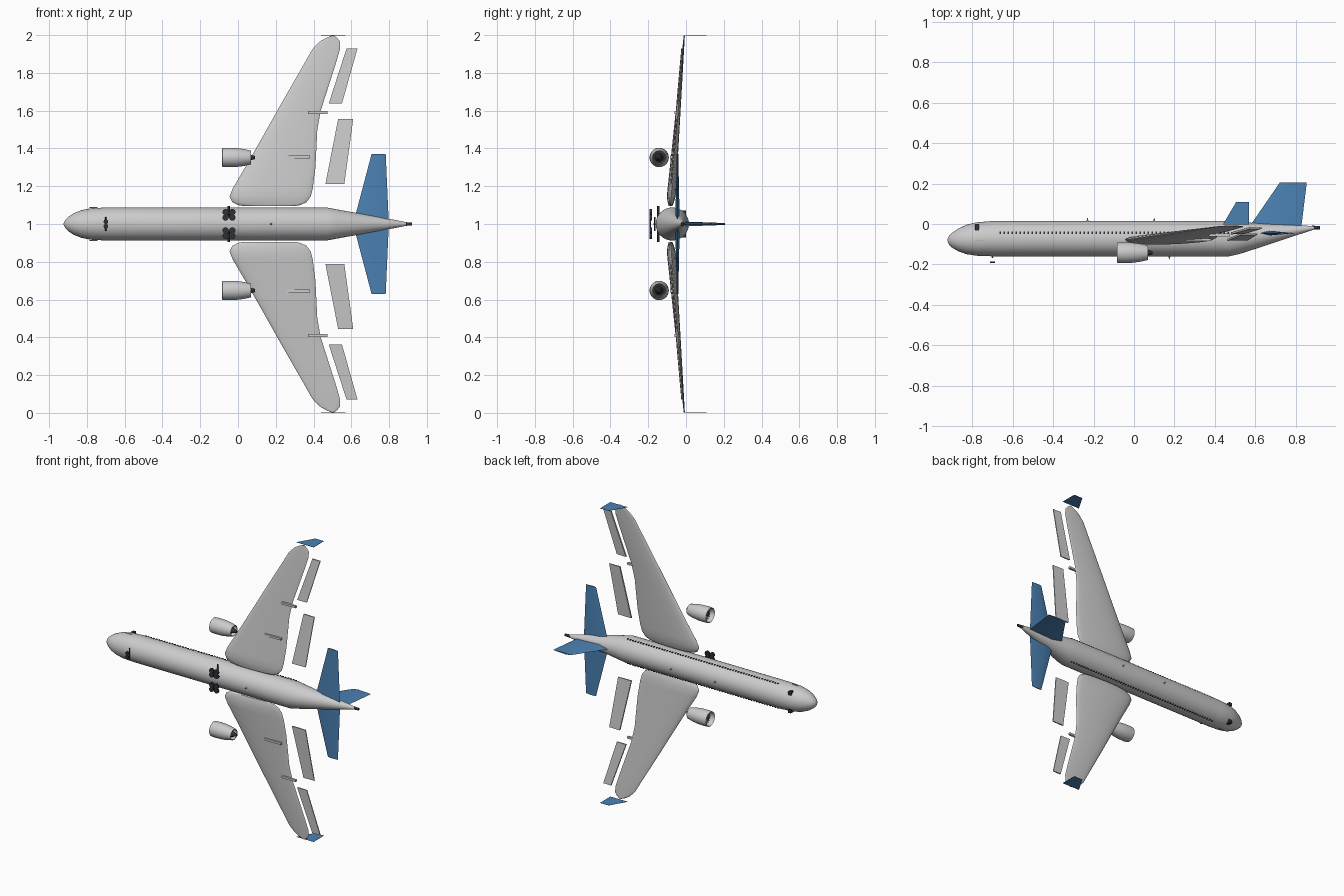
import bpy, bmesh, math
from mathutils import Matrix, Vector

if "Cube" in bpy.data.objects:
    bpy.data.objects.remove(bpy.data.objects["Cube"])

def mat(name, col):
    m = bpy.data.materials.new(name)
    m.diffuse_color = (*col, 1)
    m.use_nodes = True
    m.node_tree.nodes["Principled BSDF"].inputs["Base Color"].default_value = m.diffuse_color
    return m

BLUE = mat("blue", (0.07, 0.22, 0.45))
DARK = mat("dark", (0.03, 0.03, 0.04))
SIDES = (("upper", 1), ("lower", -1))

def finish(bm, name, material=None, angle=35):
    bmesh.ops.recalc_face_normals(bm, faces=bm.faces)
    me = bpy.data.meshes.new(name)
    bm.to_mesh(me)
    bm.free()
    ob = bpy.data.objects.new(name, me)
    bpy.context.collection.objects.link(ob)
    if material:
        me.materials.append(material)
    bpy.ops.object.select_all(action='DESELECT')
    ob.select_set(True)
    bpy.context.view_layer.objects.active = ob
    bpy.ops.object.shade_smooth_by_angle(angle=math.radians(angle))
    return ob

def loft(bm, rings, caps=True):
    vs = [[bm.verts.new(p) for p in r] for r in rings]
    n = len(vs[0])
    for a, b in zip(vs, vs[1:]):
        for i in range(n):
            bm.faces.new((a[i], a[(i + 1) % n], b[(i + 1) % n], b[i]))
    if caps:
        bm.faces.new(vs[0])
        bm.faces.new(vs[-1])

def ring_x(x, y, z, ry, rz, n):
    return [(x, y + ry * math.cos(2 * math.pi * i / n),
             z + rz * math.sin(2 * math.pi * i / n)) for i in range(n)]

def box(bm, c, size):
    bmesh.ops.create_cube(bm, size=1, matrix=Matrix.Translation(c) @ Matrix.Diagonal((*size, 1)))

def rod(bm, c, axis, r1, r2, length, n=16):
    rot = Vector((0, 0, 1)).rotation_difference(Vector(axis)).to_matrix().to_4x4()
    bmesh.ops.create_cone(bm, cap_ends=True, segments=n, radius1=r1, radius2=r2,
                          depth=length, matrix=Matrix.Translation(c) @ rot)

# Fuselage: x, top y, bottom y, half width
bm = bmesh.new()
prof = [(-.923, -.076, -.084, .004), (-.915, -.058, -.103, .022), (-.9, -.043, -.117, .037),
        (-.87, -.023, -.135, .057), (-.83, -.004, -.149, .073), (-.78, .008, -.157, .083),
        (-.7, .015, -.16, .0875), (.47, .015, -.16, .0875), (.52, .011, -.149, .078),
        (.62, .003, -.117, .06), (.77, -.005, -.067, .033), (.89, -.01, -.028, .01)]
loft(bm, [ring_x(x, (t + b) / 2, 1, (t - b) / 2, w, 48) for x, t, b, w in prof])
finish(bm, "fuselage")

bm = bmesh.new()
rod(bm, (.9, -.018, 1), (1, 0, 0), .01, .008, .04)
finish(bm, "tail_exhaust", DARK)

# Wings: distance from centreline, leading x, trailing x
wing = [(.095, .03, .3), (.1, 0, .33), (.115, -.03, .362), (.146, -.045, .385), (.19, -.027, .396),
        (.3, .038, .41), (.5, .152, .42), (.6, .208, .438), (.7, .265, .47), (.85, .351, .518),
        (.926, .394, .54), (.965, .432, .541), (.985, .465, .525), (.997, .495, .508)]
for side, s in SIDES:
    bm = bmesh.new()
    rings = []
    for d, le, te in wing:
        y = -.09 + .081 * d
        t = .026 - .023 * d
        if d < .14:
            t *= min(1, .4 + (d - .095) * 14)
        xc, h = (le + te) / 2, (te - le) / 2
        rings.append([(xc + h * math.cos(a), y + t * math.sin(a) * (1 - .3 * math.cos(a)), 1 + s * d)
                      for a in (2 * math.pi * i / 24 for i in range(24))])
    loft(bm, rings)
    finish(bm, side + "_wing", angle=60)

    # Flaps and ailerons trailing behind the wing
    for name, quad in (("flap", ((.463, .563, .213, -.078), (.53, .61, .555, -.05))),
                       ("aileron", ((.48, .55, .637, -.046), (.575, .633, .93, -.02)))):
        bm = bmesh.new()
        loft(bm, [[(a, y - .005, 1 + s * d), (b, y - .003, 1 + s * d),
                   (b, y + .003, 1 + s * d), (a, y + .005, 1 + s * d)] for a, b, d, y in quad])
        finish(bm, f"{side}_{name}")

    # Flap track fairings
    bm = bmesh.new()
    for x0, x1, d, y in ((.257, .38, .355, -.078), (.37, .475, .59, -.055)):
        box(bm, ((x0 + x1) / 2, y, 1 + s * d), (x1 - x0, .014, .014))
    finish(bm, side + "_flap_tracks")

    # Winglet: a thin upright plate
    bm = bmesh.new()
    loft(bm, [[(x, y, 1 + s * z) for x, y in ((.44, -.003), (.57, -.003), (.57, .108), (.505, .108))]
              for z in (.999, 1)])
    finish(bm, side + "_winglet", BLUE)

    # Tailplane
    bm = bmesh.new()
    loft(bm, [[(a, -.045, 1 + s * d), (a + .3 * (b - a), -.045 - t, 1 + s * d), (b, -.045, 1 + s * d),
               (a + .3 * (b - a), -.045 + t, 1 + s * d)]
              for a, b, d, t in ((.612, .798, .01, .012), (.707, .782, .37, .004))])
    finish(bm, side + "_tailplane", BLUE)

    # Engine nacelle: outer skin rolled into the inlet and the exhaust
    bm = bmesh.new()
    ez, ey = 1 + s * .352, -.142
    skin = [(-.05, .04), (-.078, .042), (-.085, .046), (-.083, .049), (-.06, .051), (-.01, .05),
            (.03, .045), (.07, .036), (.068, .033), (.04, .035)]
    loft(bm, [ring_x(x, ey, ez, r, r, 32) for x, r in skin], caps=False)
    finish(bm, side + "_engine_nacelle", angle=50)

    # Engine core with exhaust cone, spinner and fan blades
    bm = bmesh.new()
    rod(bm, (-.005, ey, ez), (1, 0, 0), .04, .034, .09, 32)
    rod(bm, (.065, ey, ez), (1, 0, 0), .022, .008, .052, 24)
    rod(bm, (-.062, ey, ez), (-1, 0, 0), .014, .002, .028, 20)
    finish(bm, side + "_engine_core", DARK)
    bm = bmesh.new()
    for i in range(16):
        m = (Matrix.Translation((-.054, ey, ez)) @ Matrix.Rotation(i * math.pi / 8, 4, 'X')
             @ Matrix.Translation((0, 0, .026)) @ Matrix.Rotation(.6, 4, 'Z')
             @ Matrix.Diagonal((.0015, .007, .027, 1)))
        bmesh.ops.create_cube(bm, size=1, matrix=m)
    finish(bm, side + "_fan_blades")

    # Main landing gear
    bm = bmesh.new()
    rod(bm, (-.049, -.147, 1 + s * .05), (0, 0, 1), .006, .006, .092)
    box(bm, (-.048, -.187, 1 + s * .048), (.036, .006, .006))
    for x in (-.066, -.03):
        for d in (.034, .063):
            rod(bm, (x, -.187, 1 + s * d), (0, 1, 0), .0165, .0165, .012, 20)
    finish(bm, side + "_main_gear", DARK)

    # Cabin windows, cockpit window and nose probe
    bm = bmesh.new()
    for i in range(58):
        box(bm, (-.662 + i * .0198, -.043, 1 + s * .0825), (.008, .011, .006))
    finish(bm, side + "_cabin_windows", DARK)
    bm = bmesh.new()
    box(bm, (-.776, -.017, 1 + s * .06), (.02, .032, .024))
    finish(bm, side + "_cockpit_window", DARK)
    bm = bmesh.new()
    rod(bm, (-.765, -.08, 1 + s * .087), (1, 0, 0), .002, .002, .04, 8)
    finish(bm, side + "_probe")

# Vertical fin
bm = bmesh.new()
loft(bm, [[(a, y, 1), (a + .3 * (b - a), y, 1 + t), (b, y, 1), (a + .3 * (b - a), y, 1 - t)]
          for a, b, y, t in ((.57, .828, -.015, .013), (.722, .855, .206, .005))])
finish(bm, "tail_fin", BLUE)

# Nose landing gear
bm = bmesh.new()
rod(bm, (-.7, -.165, 1), (0, 0, 1), .004, .004, .074)
for d in (-.012, .012):
    rod(bm, (-.7, -.189, 1 + d), (0, 1, 0), .012, .012, .009, 20)
finish(bm, "nose_gear", DARK)

# Antennas
bm = bmesh.new()
for x, y, dy in ((-.23, .021, 1), (.1, .021, 1), (.175, -.166, -1)):
    rod(bm, (x, y, 1), (0, dy, 0), .006, .001, .018, 8)
finish(bm, "antennas")
